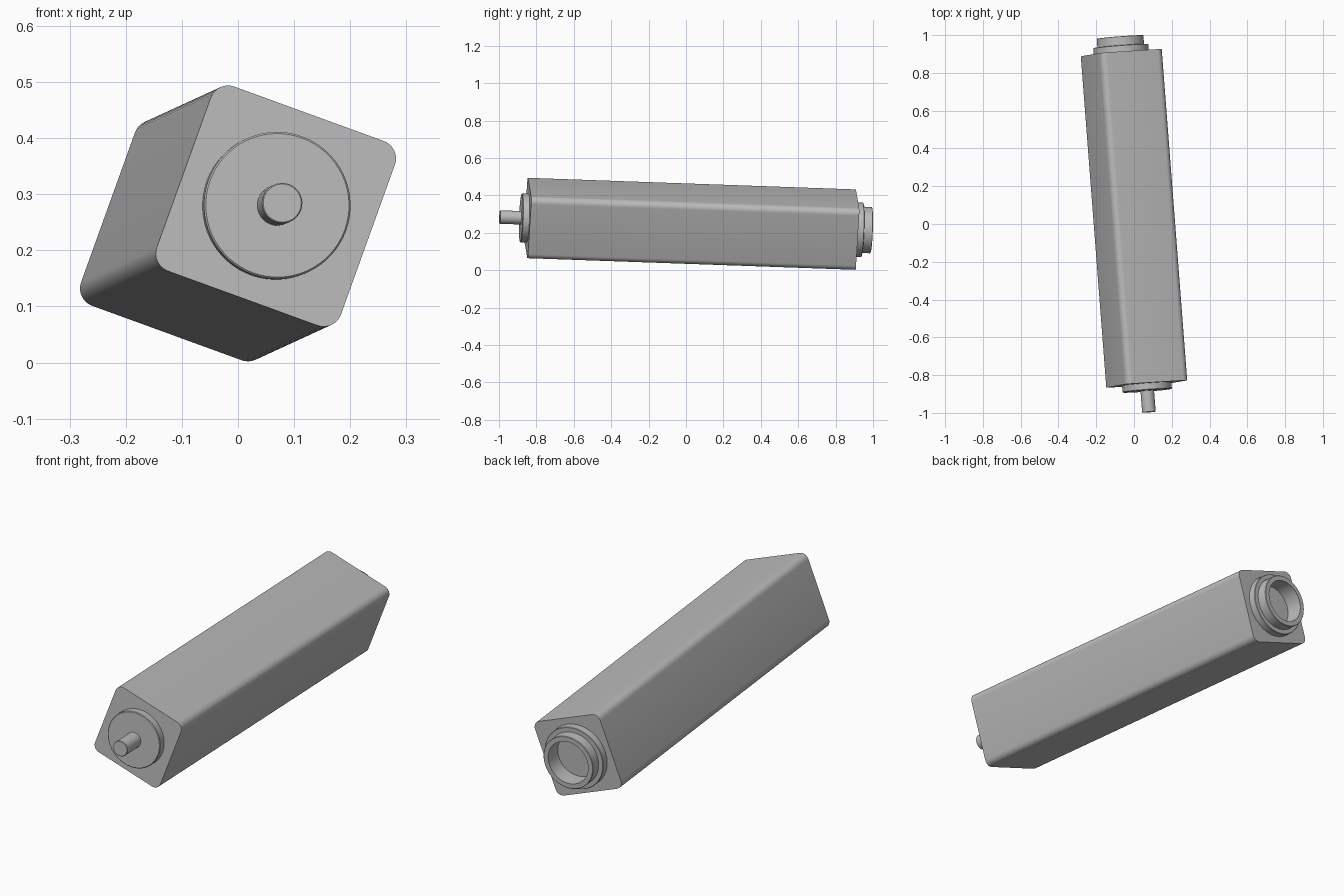
import bpy
import bmesh
import math
from mathutils import Matrix, Vector

if "Cube" in bpy.data.objects:
    bpy.data.objects.remove(bpy.data.objects["Cube"], do_unlink=True)

# Single grey material
grey = bpy.data.materials.new("light_grey")
grey.use_nodes = True
colour = (0.5, 0.5, 0.5, 1)
grey.diffuse_color = colour
grey.node_tree.nodes["Principled BSDF"].inputs["Base Color"].default_value = colour

# Tilted frame: local z runs along the body from front to back
roll = math.radians(19.8)
axis = Vector((-0.135, 1.755, -0.062)).normalized()
side = Vector((math.cos(roll), 0, -math.sin(roll)))
side = (side - axis * side.dot(axis)).normalized()
frame = Matrix((side, axis.cross(side), axis)).transposed().to_4x4()
frame.translation = (0, 0.03, 0.248)

HALF = 0.88    # half length of the body
WIDTH = 0.35


def finish(name, bm):
    bmesh.ops.recalc_face_normals(bm, faces=bm.faces)
    mesh = bpy.data.meshes.new(name)
    bm.to_mesh(mesh)
    bm.free()
    mesh.materials.append(grey)
    obj = bpy.data.objects.new(name, mesh)
    bpy.context.collection.objects.link(obj)
    obj.matrix_world = frame
    bpy.ops.object.select_all(action="DESELECT")
    obj.select_set(True)
    bpy.context.view_layer.objects.active = obj
    bpy.ops.object.shade_smooth_by_angle(angle=math.radians(35))


def lathe(name, profile, steps=64):
    """Revolve (radius, height) points around the body axis."""
    bm = bmesh.new()
    verts = [bm.verts.new((r, 0, z)) for r, z in profile]
    edges = [bm.edges.new(pair) for pair in zip(verts, verts[1:])]
    bmesh.ops.spin(bm, geom=verts + edges, cent=(0, 0, 0), axis=(0, 0, 1),
                   angle=math.tau, steps=steps)
    bmesh.ops.remove_doubles(bm, verts=bm.verts, dist=0.0002)
    finish(name, bm)


# Square body with rounded long edges
bm = bmesh.new()
bmesh.ops.create_cube(bm, size=1, matrix=Matrix.Diagonal((WIDTH, WIDTH, 2 * HALF, 1)))
long_edges = [e for e in bm.edges
              if abs(e.verts[0].co.z - e.verts[1].co.z) > 1]
bmesh.ops.bevel(bm, geom=long_edges, offset=0.033, segments=8, profile=0.5,
                affect="EDGES")
finish("body", bm)

# Front flange with a softened rim, and the shaft
lathe("front_flange", [(0, -0.916), (0.128, -0.916), (0.131, -0.913),
                       (0.131, -HALF), (0, -HALF)])
lathe("shaft", [(0, -1.03), (0.034, -1.03), (0.036, -1.028),
                (0.036, -0.91), (0, -0.91)], 32)

# Rear stepped collar with an open bore
lathe("rear_collar", [(0, HALF), (0.146, HALF), (0.146, 0.913), (0.144, 0.915),
                      (0.124, 0.915), (0.124, 0.961), (0.122, 0.963),
                      (0.1, 0.963), (0.1, HALF + 0.002), (0, HALF + 0.002)])
